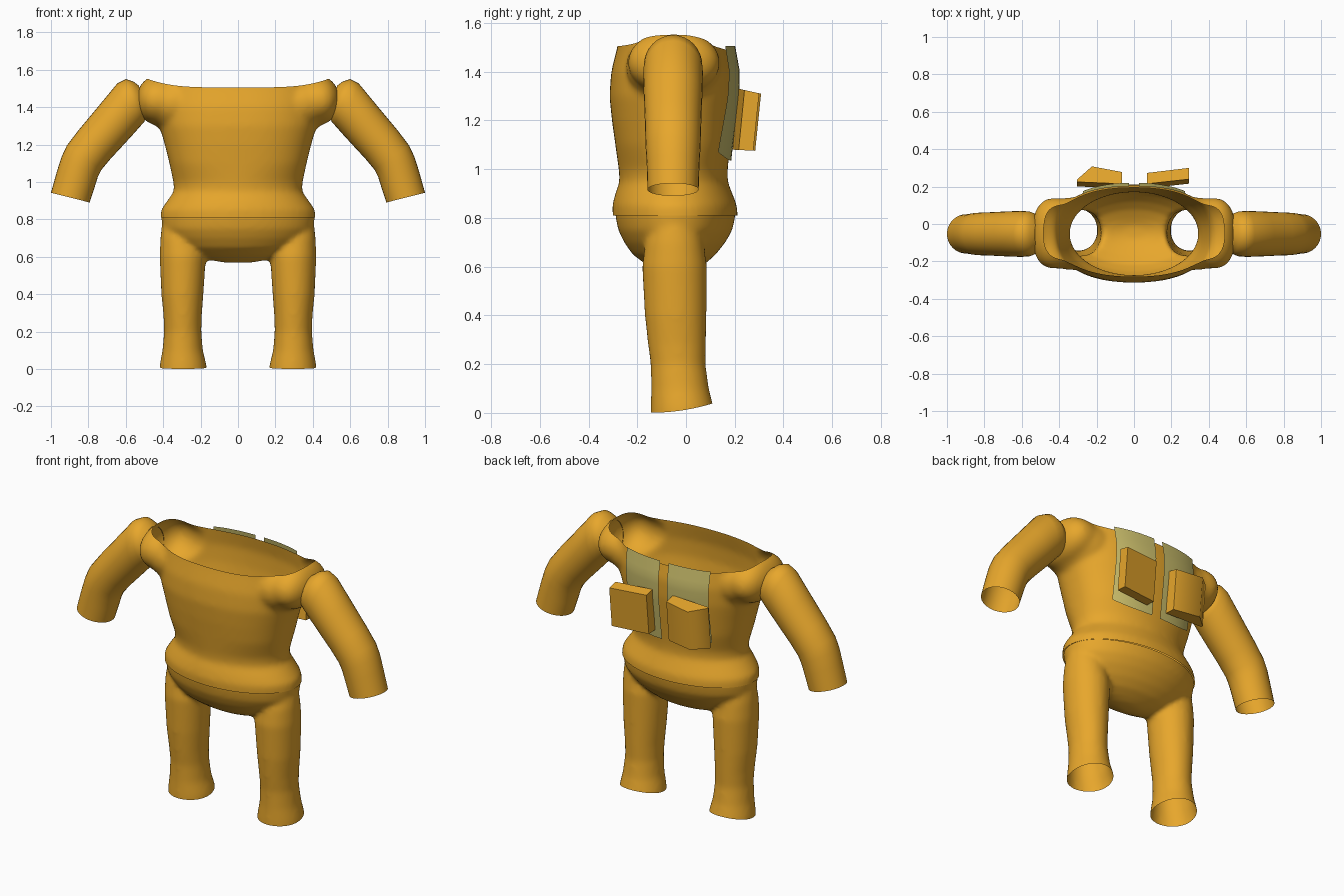
import bpy, bmesh, math
from mathutils import Vector

if "Cube" in bpy.data.objects:
    bpy.data.objects.remove(bpy.data.objects["Cube"])


def material(name, rgb):
    m = bpy.data.materials.new(name)
    m.diffuse_color = (*rgb, 1)
    m.use_nodes = True
    m.node_tree.nodes["Principled BSDF"].inputs["Base Color"].default_value = m.diffuse_color
    return m


ORANGE = material("orange_cloth", (0.80, 0.385, 0.025))
KHAKI = material("khaki_patch", (0.60, 0.52, 0.15))


def spow(v, e):
    return math.copysign(abs(v) ** e, v)


def ring(z, x0, x1, y0, y1, n=2.0, seg=64):
    """Horizontal superellipse between the given bounds."""
    cx, cy, rx, ry = (x0 + x1) / 2, (y0 + y1) / 2, (x1 - x0) / 2, (y1 - y0) / 2
    return [Vector((cx + rx * spow(math.cos(a), 2 / n), cy + ry * spow(math.sin(a), 2 / n), z))
            for a in (2 * math.pi * i / seg for i in range(seg))]


def loft(bm, rings, caps=True, sx=1):
    rows = [[bm.verts.new((p.x * sx, p.y, p.z)) for p in r] for r in rings]
    n = len(rows[0])
    for a, b in zip(rows, rows[1:]):
        for i in range(n):
            bm.faces.new((a[i], a[(i + 1) % n], b[(i + 1) % n], b[i]))
    if caps:
        bm.faces.new(rows[0])
        bm.faces.new(rows[-1])


def blob(bm, c, r, n, sx):
    rows = []
    for k in range(1, 20):
        t = math.pi * k / 20
        s = math.sin(t)
        rows.append(ring(c[2] - r[2] * math.cos(t), c[0] - r[0] * s, c[0] + r[0] * s,
                         c[1] - r[1] * s, c[1] + r[1] * s, n))
    loft(bm, rows, sx=sx)


def finish(bm, name, mat, angle=40):
    bmesh.ops.recalc_face_normals(bm, faces=bm.faces[:])
    me = bpy.data.meshes.new(name)
    bm.to_mesh(me)
    bm.free()
    me.materials.append(mat)
    ob = bpy.data.objects.new(name, me)
    bpy.context.collection.objects.link(ob)
    bpy.ops.object.select_all(action='DESELECT')
    ob.select_set(True)
    bpy.context.view_layer.objects.active = ob
    if angle:
        bpy.ops.object.shade_smooth_by_angle(angle=math.radians(angle))
    return ob


def fuse(bm, name, iterations):
    """Blend overlapping solids into one smooth skin, returned as bmesh."""
    ob = finish(bm, name, ORANGE, 0)
    r = ob.modifiers.new("blend", 'REMESH')
    r.mode, r.voxel_size = 'VOXEL', 0.012
    s = ob.modifiers.new("soften", 'SMOOTH')
    s.factor, s.iterations = 0.5, iterations
    bpy.ops.object.modifier_apply(modifier="blend")
    bpy.ops.object.modifier_apply(modifier="soften")
    out = bmesh.new()
    out.from_mesh(ob.data)
    bpy.data.objects.remove(ob)
    return out


def cut(bm, z, up, curve=lambda co: 0.0):
    """Open the skin above (up=1) or below (up=-1) a gently curved level."""
    for v in bm.verts:
        v.co.z -= curve(v.co)
    bmesh.ops.bisect_plane(bm, geom=bm.verts[:] + bm.edges[:] + bm.faces[:],
                           plane_co=(0, 0, z), plane_no=(0, 0, up), clear_outer=True)
    for v in bm.verts:
        v.co.z += curve(v.co)


# torso: z, half width, front y, back y
TORSO = [(0.74, 0.415, -0.30, 0.212), (0.81, 0.415, -0.30, 0.212), (0.85, 0.413, -0.303, 0.21),
         (0.90, 0.378, -0.29, 0.19), (0.95, 0.342, -0.272, 0.17), (1.0, 0.346, -0.276, 0.171),
         (1.1, 0.367, -0.29, 0.182), (1.2, 0.392, -0.304, 0.195), (1.3, 0.42, -0.314, 0.207),
         (1.4, 0.432, -0.307, 0.21), (1.5, 0.432, -0.282, 0.192), (1.62, 0.432, -0.26, 0.17)]
POWER = 2.3
bm = bmesh.new()
loft(bm, [ring(z, -w, w, a, b, POWER if z > 1.05 else 2.0) for z, w, a, b in TORSO])
# shoulder bulges with a fuller transition to the chest
for sx in (1, -1):
    blob(bm, (0.425, -0.05, 1.437), (0.12, 0.19, 0.134), 2.4, sx)
    blob(bm, (0.34, -0.052, 1.42), (0.17, 0.195, 0.15), 2.0, sx)
bm = fuse(bm, "torso", 20)


# curved neckline: rises towards the shoulders, a little lower at the back
def neckline(co):
    return 0.045 * min(abs(co.x) / 0.48, 1.1) ** 4 - 0.018 * min(max(co.y / 0.17, 0), 1)


cut(bm, 1.505, 1, neckline)
cut(bm, 0.81, -1)
finish(bm, "torso", ORANGE)

# hips bowl with both legs
HIPS = [(0.86, 0.411, -0.29, 0.203), (0.81, 0.411, -0.29, 0.203), (0.75, 0.402, -0.278, 0.19),
        (0.70, 0.367, -0.254, 0.162), (0.65, 0.312, -0.219, 0.122), (0.61, 0.245, -0.165, 0.077),
        (0.585, 0.165, -0.12, 0.03), (0.568, 0.07, -0.08, -0.01)]
LEG = [(0.78, 0.21, 0.406, -0.14, 0.05), (0.70, 0.19, 0.415, -0.167, 0.072),
       (0.60, 0.172, 0.419, -0.18, 0.086), (0.40, 0.185, 0.41, -0.169, 0.084),
       (0.28, 0.194, 0.398, -0.156, 0.082), (0.20, 0.196, 0.395, -0.145, 0.08),
       (0.10, 0.188, 0.404, -0.143, 0.094), (0.02, 0.168, 0.419, -0.145, 0.114),
       (-0.08, 0.164, 0.422, -0.145, 0.118)]
bm = bmesh.new()
loft(bm, [ring(z, -w, w, a, b) for z, w, a, b in HIPS])
for sx in (1, -1):
    loft(bm, [ring(*r) for r in LEG], sx=sx)
bm = fuse(bm, "hips_and_legs", 12)
cut(bm, 0.812, 1)
cut(bm, 0.001, -1, lambda co: 0.038 * min(max((co.y + 0.14) / 0.25, 0), 1.1) ** 2)
finish(bm, "hips_and_legs", ORANGE)

# arms: outer x, z, inner x, z, half depth
ARM = [(0.53, 1.515, 0.495, 1.34, 0.085), (0.56, 1.537, 0.50, 1.322, 0.108),
       (0.60, 1.55, 0.52, 1.30, 0.12), (0.645, 1.527, 0.56, 1.255, 0.123),
       (0.75, 1.40, 0.615, 1.195, 0.12), (0.85, 1.28, 0.68, 1.125, 0.116),
       (0.915, 1.195, 0.73, 1.065, 0.114), (0.943, 1.135, 0.75, 1.025, 0.112),
       (0.967, 1.06, 0.767, 0.97, 0.108), (1.0, 0.942, 0.793, 0.89, 0.105)]
for sx, side in ((1, "left"), (-1, "right")):
    bm = bmesh.new()
    rows = []
    for ox, oz, ix, iz, d in ARM:
        c, h = Vector(((ox + ix) / 2, -0.053, (oz + iz) / 2)), Vector(((ox - ix) / 2, 0, (oz - iz) / 2))
        rows.append([c + h * math.cos(a) + Vector((0, d * math.sin(a), 0))
                     for a in (math.tau * i / 32 for i in range(32))])
    loft(bm, rows, caps=False, sx=sx)
    finish(bm, side + "_arm", ORANGE, 60)


# back patches that follow the torso
def back_y(x, z):
    for a, b in zip(TORSO, TORSO[1:]):
        if a[0] <= z <= b[0]:
            t = (z - a[0]) / (b[0] - a[0])
            w, f, k = (a[i] + (b[i] - a[i]) * t for i in (1, 2, 3))
            return (f + k) / 2 + (k - f) / 2 * (1 - (x / w) ** POWER) ** (1 / POWER)


for sx, side in ((1, "left"), (-1, "right")):
    bm = bmesh.new()
    grid = []
    for j in range(15):
        row = []
        for i in range(9):
            u, t = i / 8, j / 14
            x = 0.028 + u * (0.235 + 0.012 * t)
            low = 1.035 + 0.035 * u ** 3
            z = low + t * (1.506 - low)
            row.append(bm.verts.new((x * sx, back_y(x, z) + 0.011, z)))
        grid.append(row)
    for a, b in zip(grid, grid[1:]):
        for i in range(8):
            q = (a[i], a[i + 1], b[i + 1], b[i])
            bm.faces.new(q[::-1] if sx > 0 else q)
    ob = finish(bm, side + "_back_patch", KHAKI)
    if ob.data.polygons[0].normal.y < 0:
        ob.data.flip_normals()

# leaning pouches on the back: top outline, bottom shifted forward
POUCHES = {
    "left_pouch": [(0.07, 0.215), (0.295, 0.24), (0.295, 0.30), (0.07, 0.273)],
    "right_pouch": [(-0.065, 0.215), (-0.305, 0.225), (-0.305, 0.237), (-0.225, 0.308), (-0.065, 0.278)],
}
for name, outline in POUCHES.items():
    bm = bmesh.new()
    top = [Vector((x, y, 1.33 - 0.22 * (y - 0.215))) for x, y in outline]
    low = [Vector((x, y - 0.024, 1.08 - 0.05 * (y - 0.215))) for x, y in outline]
    loft(bm, [low, top])
    finish(bm, name, ORANGE, 56)
